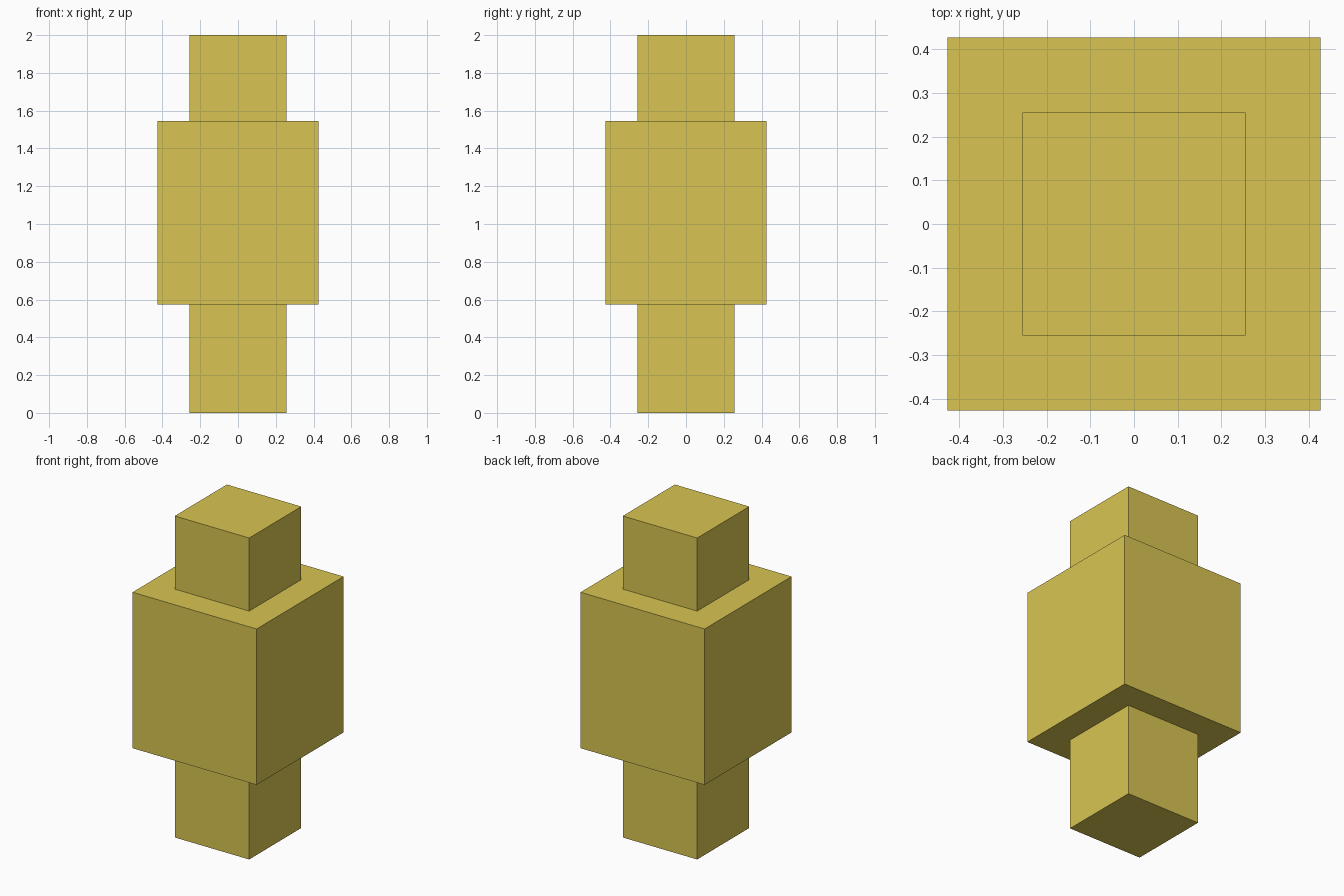
import bpy

if "Cube" in bpy.data.objects:
    bpy.data.objects.remove(bpy.data.objects["Cube"])

mat = bpy.data.materials.new("yellow")
mat.diffuse_color = (0.69, 0.56, 0.085, 1)
mat.use_nodes = True
mat.node_tree.nodes["Principled BSDF"].inputs["Base Color"].default_value = mat.diffuse_color


def block(name, half, z0, z1):
    """Square block spanning z0..z1, centred on the z axis."""
    bpy.ops.mesh.primitive_cube_add(size=1, location=(0, 0, (z0 + z1) / 2))
    ob = bpy.context.object
    ob.name = name
    ob.scale = (2 * half, 2 * half, z1 - z0)
    bpy.ops.object.transform_apply(location=False, rotation=False, scale=True)
    ob.data.materials.append(mat)
    return ob


# Narrow post below, wide body in the middle, narrow post above
block("lower_post", 0.256, 0.0, 0.575)
block("middle_block", 0.427, 0.575, 1.545)
block("upper_post", 0.256, 1.545, 2.0)
